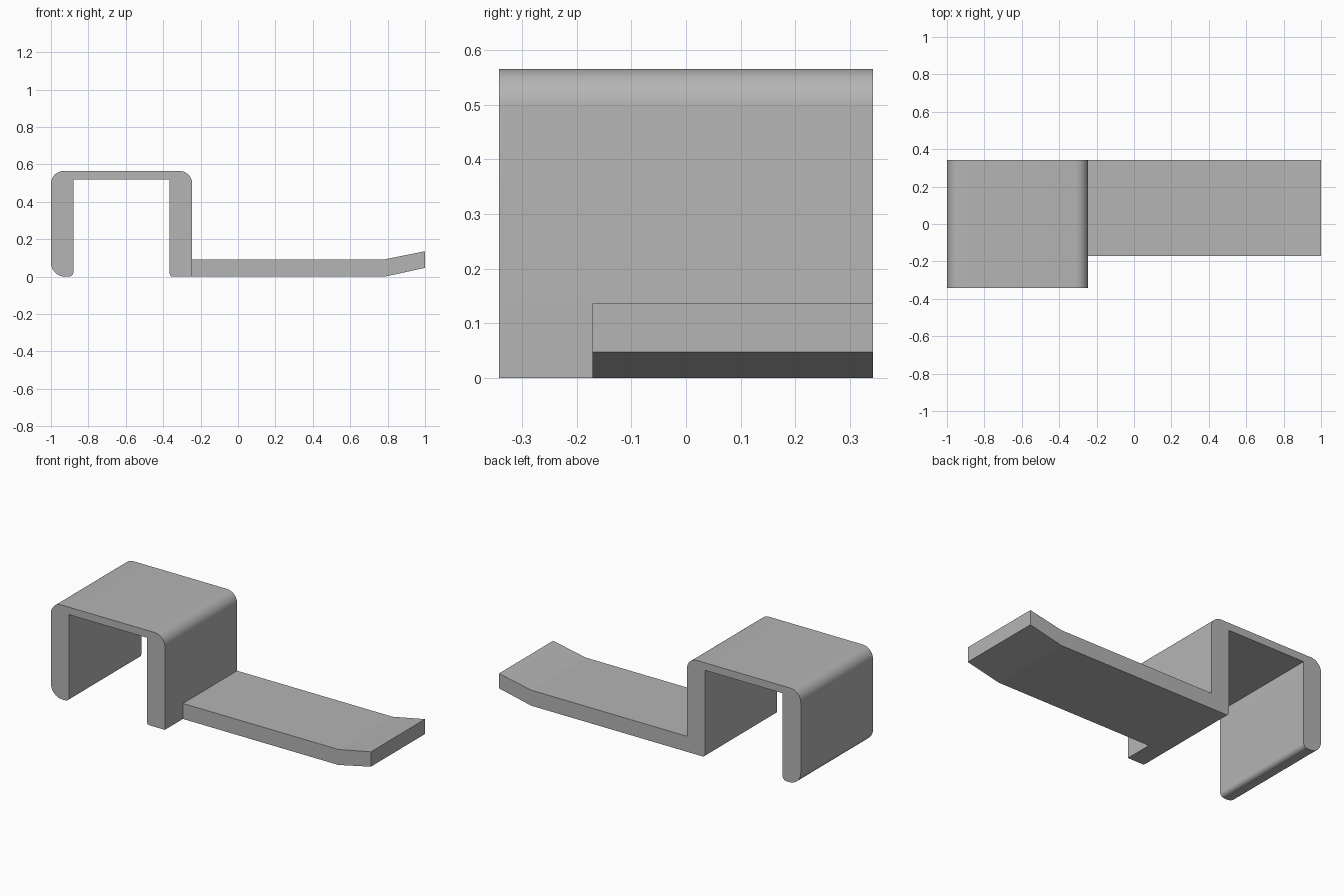
import bpy, bmesh, math
from mathutils import Vector

cube = bpy.data.objects.get("Cube")
if cube:
    bpy.data.objects.remove(cube, do_unlink=True)

GREY = (0.46, 0.46, 0.46, 1)
mat = bpy.data.materials.new("plain grey")
mat.use_nodes = True
mat.diffuse_color = GREY
mat.node_tree.nodes["Principled BSDF"].inputs["Base Color"].default_value = GREY


def outline(corners, steps=10):
    """Turn (x, z, radius) corners into points, filleting the right-angled ones."""
    points = []
    for i, (x, z, r) in enumerate(corners):
        p = Vector((x, z))
        if r == 0:
            points.append(p)
            continue
        a = (Vector(corners[i - 1][:2]) - p).normalized()
        b = (Vector(corners[(i + 1) % len(corners)][:2]) - p).normalized()
        centre = p + r * (a + b)
        for k in range(steps + 1):
            t = math.pi / 2 * k / steps
            points.append(centre - r * (b * math.cos(t) + a * math.sin(t)))
    return points


def extrude_profile(name, corners, y_front, y_back, smooth):
    bm = bmesh.new()
    face = bm.faces.new([bm.verts.new((p.x, y_front, p.y)) for p in outline(corners)])
    geom = bmesh.ops.extrude_face_region(bm, geom=[face])["geom"]
    verts = [v for v in geom if isinstance(v, bmesh.types.BMVert)]
    bmesh.ops.translate(bm, verts=verts, vec=(0, y_back - y_front, 0))
    bmesh.ops.recalc_face_normals(bm, faces=bm.faces)
    mesh = bpy.data.meshes.new(name)
    bm.to_mesh(mesh)
    bm.free()
    mesh.materials.append(mat)
    obj = bpy.data.objects.new(name, mesh)
    bpy.context.collection.objects.link(obj)
    if smooth:
        bpy.ops.object.select_all(action="DESELECT")
        obj.select_set(True)
        bpy.context.view_layer.objects.active = obj
        bpy.ops.object.shade_smooth_by_angle(angle=math.radians(30))
    return obj


HALF = 0.342      # half depth of the clip
LEG = -0.245      # outer face of the right-hand leg

# Upside-down U clip with rounded outer corners
extrude_profile("clip", [
    (-1, 0, 0.075), (-1, 0.565, 0.068), (LEG, 0.565, 0.068), (LEG, 0, 0),
    (-0.365, 0, 0.016), (-0.365, 0.52, 0), (-0.88, 0.52, 0), (-0.88, 0, 0.025),
], -HALF, HALF, True)

# Flat tongue with an upturned tip
extrude_profile("tongue", [
    (LEG, 0, 0), (LEG, 0.093, 0), (0.785, 0.093, 0),
    (1, 0.136, 0), (1, 0.047, 0), (0.785, 0, 0),
], -0.171, HALF, False)
